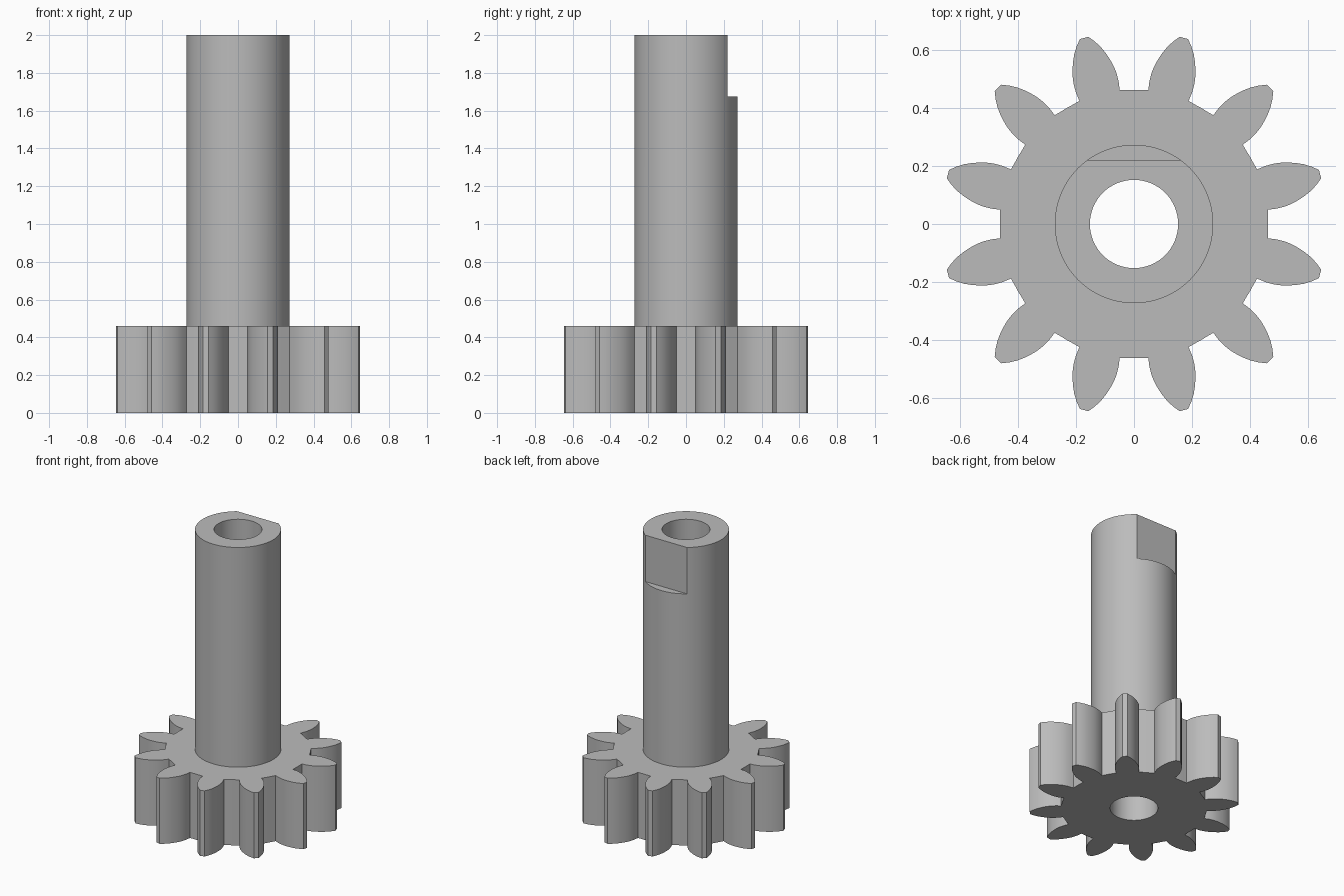
import bpy
import bmesh
import math

cube = bpy.data.objects.get("Cube")
if cube:
    bpy.data.objects.remove(cube, do_unlink=True)

TEETH = 12
GEAR_HEIGHT, TOTAL_HEIGHT = 0.46, 2.0
SHAFT_RADIUS, BORE_RADIUS = 0.273, 0.152
FLAT_Y, FLAT_Z = 0.22, 1.675

steel = bpy.data.materials.new("plain grey steel")
steel.use_nodes = True
steel.diffuse_color = (0.5, 0.5, 0.5, 1)
steel.node_tree.nodes["Principled BSDF"].inputs["Base Color"].default_value = steel.diffuse_color


def prism(name, outline, bottom, top):
    """Extrude a flat outline straight up into a closed solid."""
    bm = bmesh.new()
    base = bm.faces.new([bm.verts.new((x, y, bottom)) for x, y in outline])
    wall = bmesh.ops.extrude_face_region(bm, geom=[base])
    verts = [g for g in wall["geom"] if isinstance(g, bmesh.types.BMVert)]
    bmesh.ops.translate(bm, verts=verts, vec=(0, 0, top - bottom))
    bmesh.ops.recalc_face_normals(bm, faces=bm.faces)
    mesh = bpy.data.meshes.new(name)
    bm.to_mesh(mesh)
    bm.free()
    mesh.materials.append(steel)
    obj = bpy.data.objects.new(name, mesh)
    bpy.context.collection.objects.link(obj)
    return obj


def polar(radius, degrees):
    a = math.radians(degrees)
    return radius * math.cos(a), radius * math.sin(a)


def circle(radius, sides=96):
    return [polar(radius, 360 * i / sides) for i in range(sides)]


def combine(target, tool, operation):
    """Apply a boolean and discard the tool solid."""
    mod = target.modifiers.new(operation.lower(), 'BOOLEAN')
    mod.operation, mod.solver, mod.object = operation, 'EXACT', tool
    bpy.context.view_layer.objects.active = target
    bpy.ops.object.modifier_apply(modifier=mod.name)
    bpy.data.objects.remove(tool, do_unlink=True)


# Toothed wheel: one flank as (radius, half angle), mirrored and repeated
flank = [(0.464, 8.9), (0.495, 8.85), (0.52, 8.45), (0.536, 8.05), (0.556, 7.4),
         (0.575, 6.6), (0.597, 5.6), (0.62, 4.4), (0.643, 2.9), (0.664, 1.3)]
outline = []
for i in range(TEETH):
    centre = 15 + i * 360 / TEETH
    outline += [polar(r, centre - a) for r, a in flank]
    outline += [polar(r, centre + a) for r, a in reversed(flank)]
    outline += [polar(0.462, centre + 15 + a) for a in (-3, 0, 3)]
pinion = prism("pinion_gear_and_shaft", outline, 0, GEAR_HEIGHT)

# Shaft rising from the wheel, with a flat cut at the back of its top end
shaft = prism("shaft", circle(SHAFT_RADIUS), 0.2, TOTAL_HEIGHT)
flat = prism("flat_cutter", [(-0.5, FLAT_Y), (0.5, FLAT_Y), (0.5, 0.5), (-0.5, 0.5)],
             FLAT_Z, TOTAL_HEIGHT + 0.2)
combine(shaft, flat, 'DIFFERENCE')
combine(pinion, shaft, 'UNION')

# Bore through the whole length
bore = prism("bore_cutter", circle(BORE_RADIUS, 64), -0.2, TOTAL_HEIGHT + 0.2)
combine(pinion, bore, 'DIFFERENCE')

bpy.ops.object.select_all(action='DESELECT')
pinion.select_set(True)
bpy.context.view_layer.objects.active = pinion
bpy.ops.object.shade_smooth_by_angle(angle=math.radians(25))
